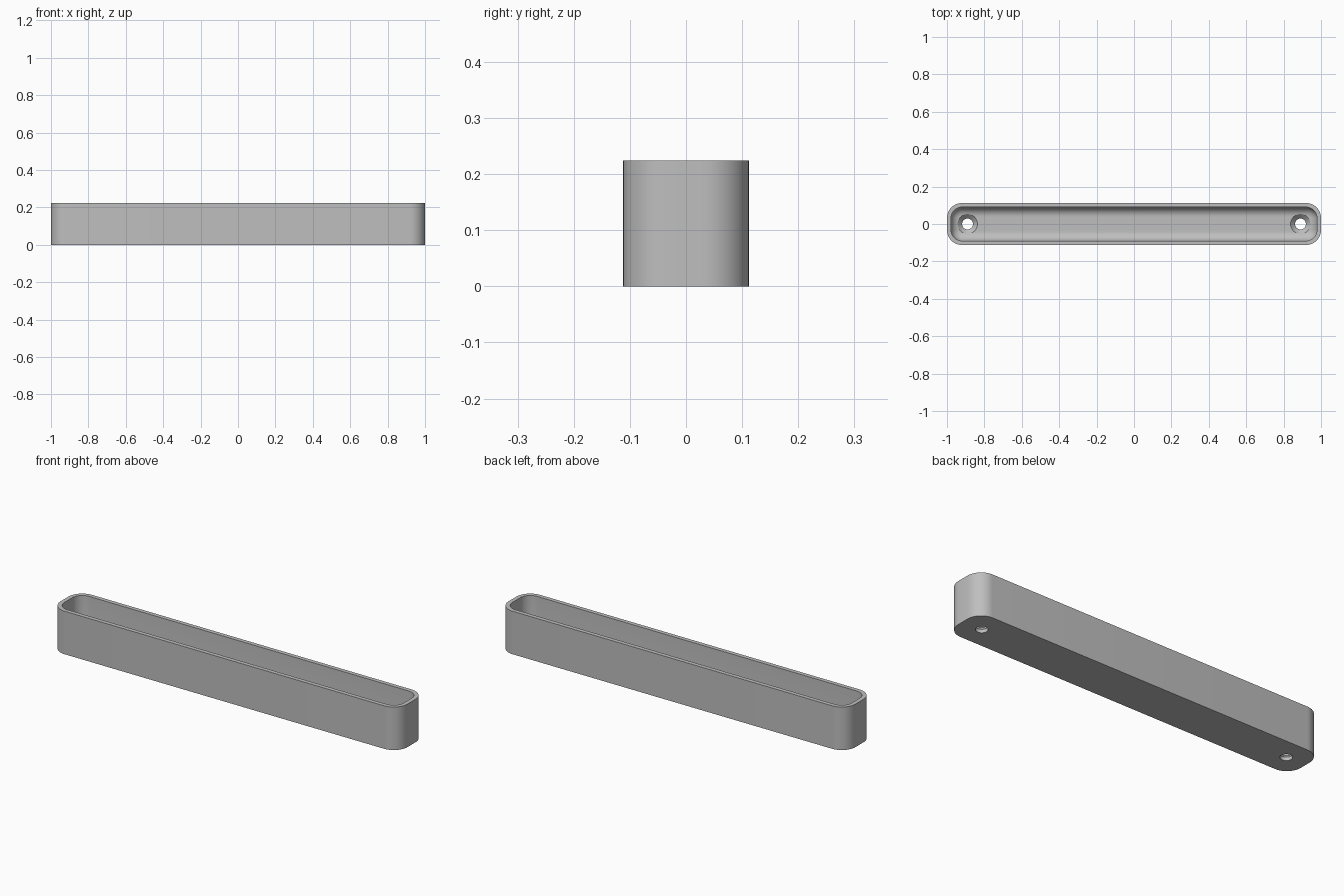
import bpy, bmesh, math

cube = bpy.data.objects.get("Cube")
if cube:
    bpy.data.objects.remove(cube, do_unlink=True)

LENGTH, WIDTH, HEIGHT = 2.0, 0.224, 0.224
CORNER, WALL, FLOOR, FILLET = 0.08, 0.022, 0.042, 0.05
HOLE_X, HOLE_R, SINK_R = 0.89, 0.029, 0.053

grey = bpy.data.materials.new("plain grey")
grey.use_nodes = True
colour = (0.52, 0.52, 0.52, 1)
grey.diffuse_color = colour
grey.node_tree.nodes["Principled BSDF"].inputs["Base Color"].default_value = colour


def rounded_outline(inset, z, steps=12):
    """Rounded rectangle, inset from the outer wall."""
    radius = max(CORNER - inset, 0.012)
    cx = LENGTH / 2 - inset - radius
    cy = WIDTH / 2 - inset - radius
    points = []
    for quarter, (sx, sy) in enumerate([(1, 1), (-1, 1), (-1, -1), (1, -1)]):
        for i in range(steps + 1):
            a = math.pi / 2 * (quarter + i / steps)
            points.append((sx * cx + radius * math.cos(a),
                           sy * cy + radius * math.sin(a), z))
    return points


def circle(radius, x, z, steps=48):
    return [(x + radius * math.cos(2 * math.pi * i / steps),
             radius * math.sin(2 * math.pi * i / steps), z) for i in range(steps)]


def loft(name, outlines):
    """Closed solid skinned through a stack of outlines."""
    bm = bmesh.new()
    rings = [[bm.verts.new(p) for p in outline] for outline in outlines]
    for low, high in zip(rings, rings[1:]):
        n = len(low)
        for i in range(n):
            j = (i + 1) % n
            bm.faces.new((low[i], low[j], high[j], high[i]))
    bm.faces.new(rings[0][::-1])
    bm.faces.new(rings[-1])
    bmesh.ops.recalc_face_normals(bm, faces=bm.faces)
    mesh = bpy.data.meshes.new(name)
    bm.to_mesh(mesh)
    bm.free()
    mesh.materials.append(grey)
    obj = bpy.data.objects.new(name, mesh)
    bpy.context.collection.objects.link(obj)
    return obj


# Open tray: outer wall, rim, inner wall, then the fillet down to the floor
outlines = [rounded_outline(0, 0), rounded_outline(0, HEIGHT), rounded_outline(WALL, HEIGHT)]
for i in range(11):
    a = math.pi / 2 * i / 10
    outlines.append(rounded_outline(WALL + FILLET * (1 - math.cos(a)),
                                    FLOOR + FILLET * (1 - math.sin(a))))
tray = loft("tray", outlines)

# Countersunk screw holes through the floor at both ends
cutters = []
for side, x in (("left", HOLE_X), ("right", -HOLE_X)):
    cutter = loft(side + "_hole_cutter", [
        circle(HOLE_R, x, -0.05), circle(HOLE_R, x, FLOOR - SINK_R + HOLE_R),
        circle(SINK_R, x, FLOOR), circle(SINK_R, x, 0.15)])
    cutter.hide_render = True
    cutters.append(cutter)
    cut = tray.modifiers.new(side + "_hole", "BOOLEAN")
    cut.operation = "DIFFERENCE"
    cut.solver = "EXACT"
    cut.object = cutter

# Bake the holes and drop the cutters
bpy.context.view_layer.update()
graph = bpy.context.evaluated_depsgraph_get()
finished = bpy.data.meshes.new_from_object(tray.evaluated_get(graph))
tray.modifiers.clear()
tray.data = finished
for cutter in cutters:
    bpy.data.objects.remove(cutter, do_unlink=True)

# Smooth rounded walls with sharp edges kept
for obj in bpy.context.selected_objects:
    obj.select_set(False)
tray.select_set(True)
bpy.context.view_layer.objects.active = tray
bpy.ops.object.shade_smooth_by_angle(angle=math.radians(30))
